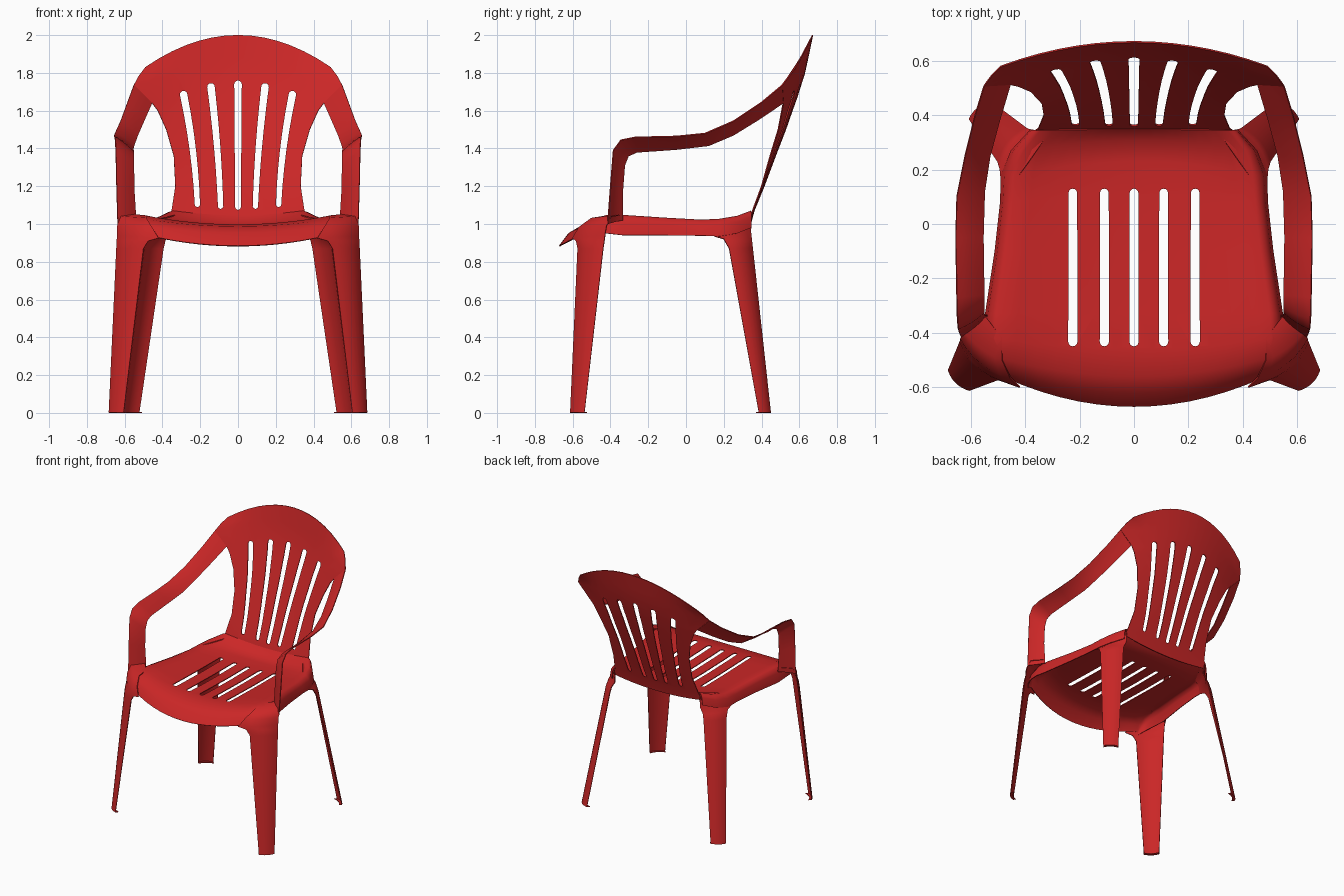
import bpy, bmesh, math
from mathutils import Vector as V

if "Cube" in bpy.data.objects:
    bpy.data.objects.remove(bpy.data.objects["Cube"])

red = bpy.data.materials.new("red plastic")
red.diffuse_color = (0.6, 0.02, 0.02, 1)
red.use_nodes = True
red.node_tree.nodes["Principled BSDF"].inputs["Base Color"].default_value = red.diffuse_color


def new_object(name, bm):
    bmesh.ops.recalc_face_normals(bm, faces=bm.faces[:])
    me = bpy.data.meshes.new(name)
    bm.to_mesh(me)
    bm.free()
    ob = bpy.data.objects.new(name, me)
    bpy.context.collection.objects.link(ob)
    return ob


def sheet(name, rows, mirror=False, cutter=None):
    """Loft rows of points into a thin moulded sheet."""
    bm = bmesh.new()
    grid = [[bm.verts.new(p) for p in r] for r in rows]
    for a, b in zip(grid, grid[1:]):
        for i in range(len(a) - 1):
            bm.faces.new((a[i], a[i + 1], b[i + 1], b[i]))
    ob = new_object(name, bm)
    ob.data.materials.append(red)
    if mirror:
        ob.modifiers.new("Mirror", 'MIRROR').use_mirror_merge = False
    sol = ob.modifiers.new("Solidify", 'SOLIDIFY')
    sol.thickness, sol.offset = 0.006, 0
    if cutter:
        cut = ob.modifiers.new("Slots", 'BOOLEAN')
        cut.operation, cut.solver, cut.object = 'DIFFERENCE', 'EXACT', cutter
    bpy.ops.object.select_all(action='DESELECT')
    bpy.context.view_layer.objects.active = ob
    ob.select_set(True)
    for m in list(ob.modifiers):
        bpy.ops.object.modifier_apply(modifier=m.name)
    bpy.ops.object.shade_smooth_by_angle(angle=math.radians(60))
    if cutter:
        bpy.data.objects.remove(cutter)
    return ob


def slot_cutters(name, slots, place, lo, hi):
    """slots: (x0, x1, v0, v1, r0, r1, bow) round-ended slots, extruded lo to hi."""
    bm = bmesh.new()
    for x0, x1, v0, v1, r0, r1, bow in slots:
        pts = []
        for k in range(7):
            a = math.pi + math.pi * k / 6
            pts.append((x0 + r0 * math.cos(a), v0 + r0 + r0 * math.sin(a)))

        def side(t, s):
            x = x0 + (x1 - x0) * t - bow * 4 * t * (1 - t)
            return (x + s * (r0 + (r1 - r0) * t), v0 + r0 + (v1 - v0 - r0 - r1) * t)
        pts += [side(t / 6, 1) for t in range(1, 6)]
        for k in range(7):
            a = math.pi * k / 6
            pts.append((x1 + r1 * math.cos(a), v1 - r1 + r1 * math.sin(a)))
        pts += [side(t / 6, -1) for t in range(5, 0, -1)]
        f = bm.faces.new([bm.verts.new(place(x, v, lo)) for x, v in pts])
        ext = bmesh.ops.extrude_face_region(bm, geom=[f])['geom']
        move = V(place(0, 0, hi)) - V(place(0, 0, lo))
        bmesh.ops.translate(bm, vec=move, verts=[e for e in ext if isinstance(e, bmesh.types.BMVert)])
    ob = new_object(name, bm)
    ob.hide_render = True
    return ob


def strip(a, b, bulge, n=6):
    """Section from a to b, bowed by the bulge vector."""
    a, b, bulge = V(a), V(b), V(bulge)
    return [a.lerp(b, i / n) + bulge * 4 * (i / n) * (1 - i / n) for i in range(n + 1)]


# Backrest: centre y, z and edge x, y, z of each row
back = [(.337, .985, .37, .337, 1.015), (.36, 1.07, .352, .352, 1.07),
        (.413, 1.2, .332, .40, 1.2), (.473, 1.36, .34, .445, 1.36),
        (.527, 1.5, .38, .488, 1.5), (.562, 1.6, .425, .507, 1.6),
        (.587, 1.67, .455, .514, 1.64), (.625, 1.79, .552, .508, 1.735),
        (.645, 1.88, .525, .545, 1.785), (.67, 2.0, .49, .58, 1.83)]
U = [i / 7 for i in range(-7, 8)]
rows = [[(xe * u, yc + (ye - yc) * u * u, zc + (ze - zc) * u * u) for u in U]
        for yc, zc, xe, ye, ze in back]
slots = [(0, 0, 1.075, 1.76, .015, .02, 0)]
for s in (-1, 1):
    slots += [(s * .092, s * .143, 1.08, 1.745, .014, .02, s * .007),
              (s * .215, s * .288, 1.09, 1.705, .014, .02, s * .012)]
sheet("backrest", rows, cutter=slot_cutters("back_slots", slots, lambda x, v, d: (x, d, v), .2, .9))

# Seat: centre y, z, edge x, y, z, then skirt bottom x, z of each row
seat = [(-.67, .883, .50, -.56, .94, .51, .92), (-.62, .95, .51, -.535, .99, .53, .94),
        (-.56, .985, .52, -.49, 1.025, .545, .95), (-.46, .995, .525, -.42, 1.045, .55, .95),
        (-.33, .99, .52, -.33, 1.045, .545, .94), (-.1, .985, .485, -.1, 1.03, .51, .94),
        (.11, .985, .465, .08, 1.02, .49, .938), (.23, .988, .455, .18, 1.025, .487, .935),
        (.31, 1.0, .425, .27, 1.04, .45, .95), (.35, 1.045, .365, .345, 1.068, .38, .98)]
rows = []
for yc, zc, xe, ye, ze, xs, zs in seat:
    x, h = xe - .02, ze - zs
    mid = [(x * u, yc + (ye - yc) * u * u, zc + (ze - zc) * u * u) for u in U]
    edge = [(x + .02, ye, ze - .08 * h), (xe + .6 * (xs - xe), ye, ze - .35 * h), (xs, ye, zs)]
    rows.append([(-px, py, pz) for px, py, pz in reversed(edge)] + mid + edge)
slots = [(x, x, -.45, .13, .017, .016, 0) for x in (-.225, -.109, 0, .109, .225)]
sheet("seat", rows, cutter=slot_cutters("seat_slots", slots, lambda x, v, d: (x, v, d), .8, 1.2))

# Arms: inner and outer edge from the backrest forward, then down to the front leg
arm = [((.455, .514, 1.64), (.552, .508, 1.735)), ((.495, .38, 1.55), (.585, .40, 1.645)),
       ((.53, .25, 1.47), (.622, .25, 1.545)), ((.55, .12, 1.415), (.652, .10, 1.48)),
       ((.555, -.05, 1.395), (.656, -.05, 1.465)), ((.552, -.26, 1.38), (.652, -.27, 1.46)),
       ((.552, -.305, 1.36), (.65, -.345, 1.445)), ((.552, -.325, 1.31), (.647, -.385, 1.39)),
       ((.55, -.335, 1.18), (.643, -.40, 1.2)), ((.54, -.335, 1.02), (.637, -.415, 1.0))]
rows = []
for i, (a, b) in enumerate(arm):
    bulge = (0, 0, 0) if i == 0 else (0, 0, .006) if i < 6 else (0, -.006, 0)
    rows.append(strip(a, b, bulge, 4))
sheet("armrests", rows, mirror=True)


# Legs: bowed strips set diagonally, ending in a small inward foot lip
def leg(name, sections, sy):
    rows = [strip(a, b, V((.7, .7 * sy, 0)) * w) for a, b, w in sections]
    rows.append([p + V((-.014, -.014 * sy, 0)) for p in rows[-1]])
    sheet(name, rows, mirror=True)


leg("front_legs", [((.485, -.42, 1.042), (.55, -.335, 1.05), .0),
                   ((.485, -.50, 1.03), (.625, -.395, 1.04), .012),
                   ((.455, -.565, .983), (.637, -.42, .99), .025),
                   ((.42, -.60, .925), (.638, -.428, .94), .026),
                   ((.475, -.58, .91), (.64, -.432, .91), .024),
                   ((.50, -.572, .87), (.642, -.438, .87), .022),
                   ((.605, -.612, .003), (.683, -.537, .003), .014)], -1)
leg("back_legs", [((.33, .31, 1.046), (.435, .16, 1.02), 0),
                  ((.355, .345, 1.045), (.475, .15, .99), .012),
                  ((.36, .343, .955), (.487, .15, .935), .024),
                  ((.385, .347, .915), (.492, .2, .92), .022),
                  ((.395, .352, .87), (.50, .228, .87), .02),
                  ((.522, .448, .003), (.606, .385, .003), .014)], 1)
